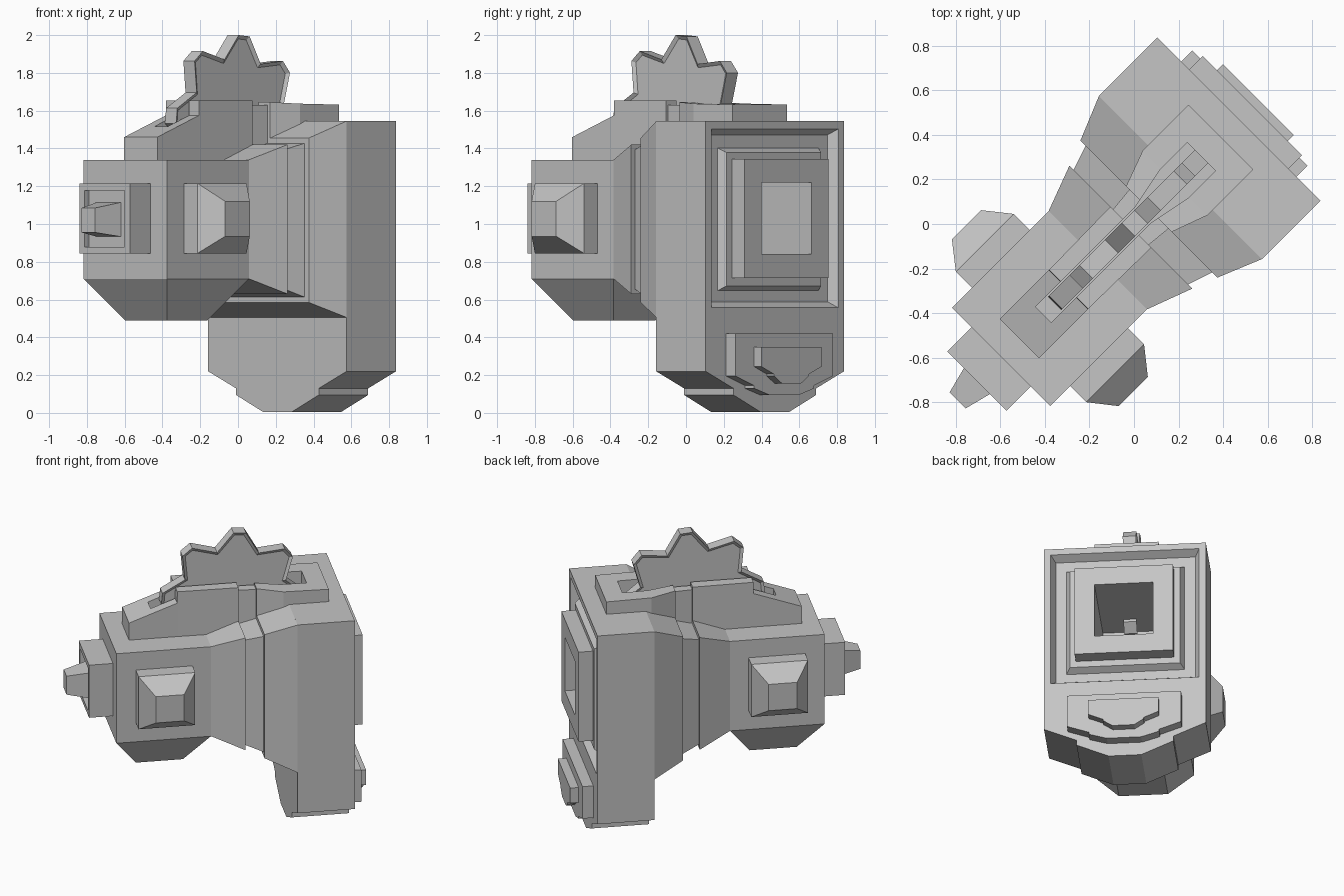
import bpy, bmesh, math
from mathutils import Matrix

cube = bpy.data.objects.get("Cube")
if cube:
    bpy.data.objects.remove(cube, do_unlink=True)

grey = bpy.data.materials.new("light grey")
grey.use_nodes = True
grey.diffuse_color = (0.56, 0.56, 0.56, 1)
grey.node_tree.nodes["Principled BSDF"].inputs["Base Color"].default_value = (0.56, 0.56, 0.56, 1)

# Everything is built along local x (length), y (width), then turned 45 degrees
TURN = Matrix.Rotation(math.radians(45), 4, 'Z')


def finish(name, bm):
    bmesh.ops.recalc_face_normals(bm, faces=bm.faces)
    bm.transform(TURN)
    me = bpy.data.meshes.new(name)
    bm.to_mesh(me)
    bm.free()
    me.materials.append(grey)
    ob = bpy.data.objects.new(name, me)
    bpy.context.collection.objects.link(ob)
    return ob


def loft(name, rings):
    """Skin a list of equal-length point rings and cap both ends."""
    bm = bmesh.new()
    vs = [[bm.verts.new(p) for p in r] for r in rings]
    n = len(rings[0])
    for a, b in zip(vs, vs[1:]):
        for i in range(n):
            j = (i + 1) % n
            bm.faces.new((a[i], a[j], b[j], b[i]))
    bm.faces.new(vs[0])
    bm.faces.new(vs[-1])
    return finish(name, bm)


def rect(u, w, z0, z1):
    return [(u, -w, z0), (u, w, z0), (u, w, z1), (u, -w, z1)]


def along(name, *secs):
    """Body from rectangular sections (x, half width, bottom, top)."""
    return loft(name, [rect(*s) for s in secs])


def plate(name, half, u0, u1):
    """Mirrored (y, z) half profile extruded along x."""
    prof = half + [(-y, z) for y, z in reversed(half)]
    return loft(name, [[(u, y, z) for y, z in prof] for u in (u0, u1)])


def cut(targets, cutter):
    cutter.hide_render = True
    for ob in targets:
        m = ob.modifiers.new("cut", 'BOOLEAN')
        m.operation, m.solver, m.object = 'DIFFERENCE', 'EXACT', cutter
        bpy.context.view_layer.objects.active = ob
        bpy.ops.object.modifier_apply(modifier=m.name)
    bpy.data.objects.remove(cutter, do_unlink=True)


# Front housing with flared neck and tapered underside
front = along("front_housing", (-0.843, 0.312, 0.71, 1.34), (-0.23, 0.312, 0.71, 1.34),
              (-0.02, 0.39, 0.63, 1.42))
loft("front_underside", [[(u, y, z) for u, y in ((a, -w), (b, -w), (b, w), (a, w))]
                         for a, b, w, z in ((-0.843, -0.23, 0.312, 0.71),
                                            (-0.69, -0.385, 0.157, 0.49))])

# Recessed band between the two halves
band = along("neck_band", (-0.03, 0.36, 0.66, 1.39), (0.105, 0.405, 0.61, 1.43))

# Rear neck and rear body
neck = along("rear_neck", (0.095, 0.435, 0.585, 1.455), (0.296, 0.518, 0.505, 1.545))
body = plate("rear_body", [(0.518, 1.545), (0.518, 0.22), (0.31, 0.13), (0.31, 0.095),
                           (0.105, 0.004)], 0.295, 0.665)

# Rear recess, raised frame and window block
cut([body], along("recess_cutter", (0.613, 0.447, 0.588, 1.472), (0.665, 0.475, 0.557, 1.503),
                  (0.70, 0.494, 0.536, 1.524)))
frame = along("window_frame", (0.61, 0.38, 0.645, 1.405), (0.658, 0.353, 0.672, 1.378))
block = along("window_block", (0.65, 0.315, 0.715, 1.345), (0.752, 0.315, 0.715, 1.345))
cut([neck, body, frame, block], along("tunnel_cutter", (0.13, 0.188, 0.842, 1.22),
                                      (0.80, 0.188, 0.842, 1.22)))

# Stepped plates below the window
plate("lower_plate", [(0.365, 0.42), (0.365, 0.195), (0.225, 0.145), (0.225, 0.13),
                      (0.11, 0.095)], 0.66, 0.735)
plate("lower_plate_inner", [(0.225, 0.35), (0.225, 0.245), (0.13, 0.205), (0.13, 0.195),
                            (0.07, 0.155)], 0.73, 0.79)

# Top ridge in three pieces
ridge_front = along("ridge_front", (-0.728, 0.124, 1.30, 1.46), (-0.416, 0.124, 1.30, 1.575),
                    (-0.415, 0.124, 1.30, 1.655), (-0.02, 0.13, 1.30, 1.655))
ridge_band = along("ridge_band", (-0.03, 0.112, 1.35, 1.63), (0.105, 0.125, 1.35, 1.63))
ridge_rear = along("ridge_rear", (0.095, 0.145, 1.40, 1.645), (0.26, 0.205, 1.42, 1.637),
                   (0.552, 0.205, 1.42, 1.632))

# Slot for the wheel along the ridge
half = [(-0.575, 0.05), (0.06, 0.05), (0.26, 0.09), (0.428, 0.09)]
outline = half + [(u, -y) for u, y in reversed(half)]
cut([ridge_front, ridge_band, ridge_rear, front, band, neck, body],
    loft("slot_cutter", [[(u, y, z) for u, y in outline] for z in (1.46, 1.8)]))

# Toothed wheel with a shallow inset on both faces
bm = bmesh.new()
CU, CZ, TIP, ROOT, T = -0.036, 1.532, 0.468, 0.355, 0.042
pts = []
for k in range(8):
    a = math.radians(85 - 45 * k)
    for da, r in ((math.radians(5), TIP), (-math.radians(5), TIP), (-math.radians(22.5), ROOT)):
        pts.append((CU + r * math.cos(a + da), CZ + r * math.sin(a + da)))
sides = [[bm.verts.new((u, y, z)) for u, z in pts] for y in (-T, T)]
for i in range(len(pts)):
    j = (i + 1) % len(pts)
    bm.faces.new((sides[0][i], sides[0][j], sides[1][j], sides[1][i]))
caps = [bm.faces.new(s) for s in sides]
bmesh.ops.recalc_face_normals(bm, faces=bm.faces)
for cap in caps:
    bmesh.ops.inset_region(bm, faces=[cap], thickness=0.022, depth=0)
    s = -1 if cap.calc_center_median().y > 0 else 1
    bmesh.ops.translate(bm, verts=cap.verts, vec=(0, s * 0.014, 0))
finish("toothed_wheel", bm)

# Front plate with recess and tapered nozzle
nose = along("front_plate", (-0.998, 0.188, 0.845, 1.215), (-0.835, 0.188, 0.845, 1.215))
cut([nose], along("nose_cutter", (-1.1, 0.15, 0.877, 1.177), (-0.965, 0.15, 0.877, 1.177)))
along("nozzle", (-1.12, 0.051, 0.955, 1.085), (-0.96, 0.092, 0.932, 1.116))

# Side knobs, mirrored
for s, side in ((1, "left"), (-1, "right")):
    loft(side + "_knob", [[(a, s * y, z0), (b, s * y, z0), (b, s * y, z1), (a, s * y, z1)]
                          for a, b, y, z0, z1 in ((-0.717, -0.35, 0.30, 0.845, 1.215),
                                                  (-0.717, -0.35, 0.414, 0.845, 1.215),
                                                  (-0.626, -0.442, 0.53, 0.935, 1.12))])
